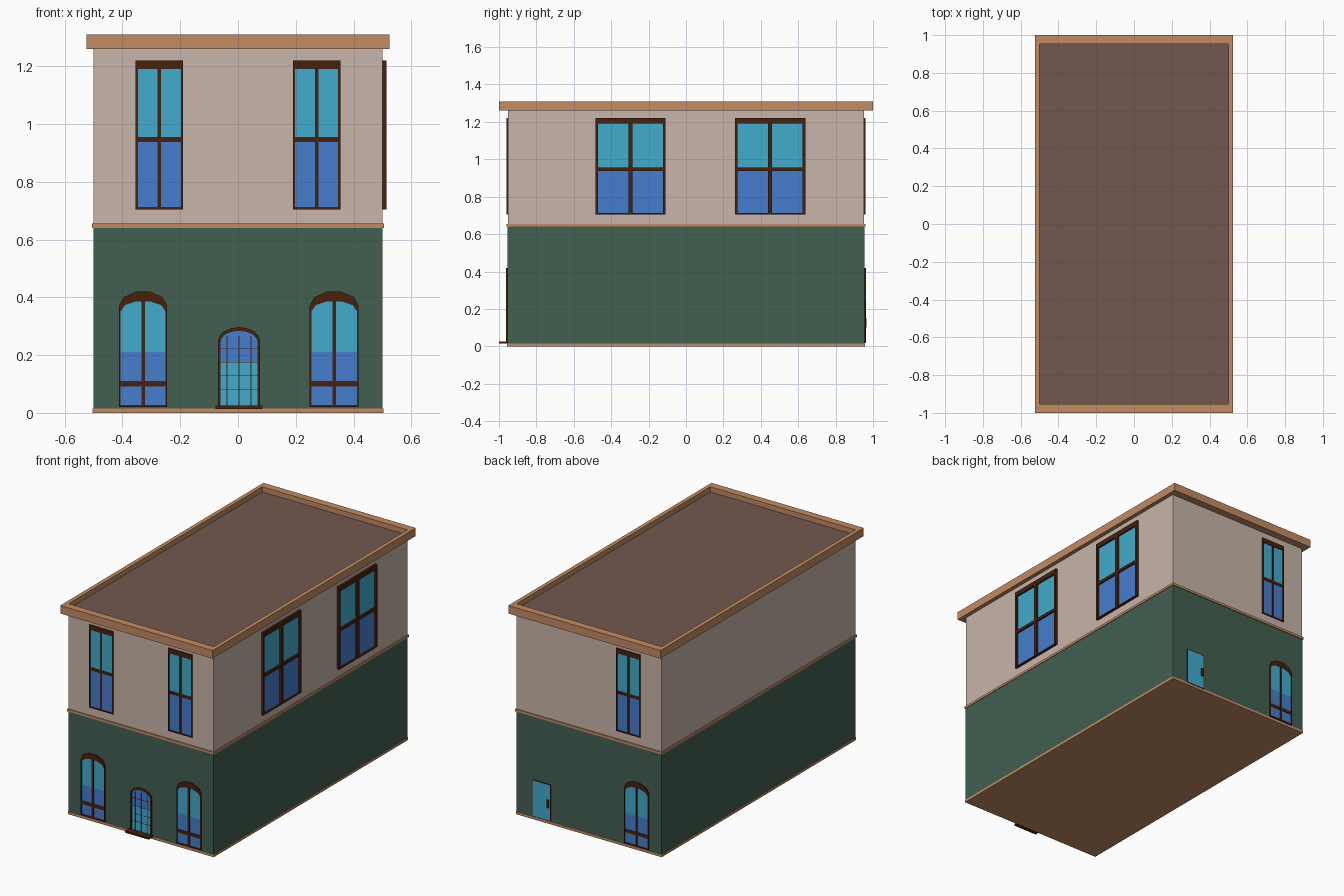
import bpy, bmesh
from math import pi, cos, sin
from mathutils import Matrix, Vector

cube = bpy.data.objects.get("Cube")
if cube:
    bpy.data.objects.remove(cube, do_unlink=True)


def material(name, rgb):
    lin = [((c / 255 + 0.055) / 1.055) ** 2.4 for c in rgb] + [1]
    m = bpy.data.materials.new(name)
    m.use_nodes = True
    m.diffuse_color = lin
    m.node_tree.nodes["Principled BSDF"].inputs["Base Color"].default_value = lin
    return m


PLASTER = material("pale plaster", (200, 181, 170))
GREEN = material("dark green", (66, 94, 80))
TRIM = material("tan trim", (194, 139, 99))
ROOF = material("roof brown", (116, 87, 79))
FRAME = material("dark wood", (70, 33, 13))
SKY = material("light blue glass", (66, 172, 206))
BLUE = material("deep blue glass", (70, 125, 205))

# Wall planes: local x runs along the wall, local -y points outward
W, D = 0.5, 0.953
FRONT = Matrix.Translation((0, -D, 0))
BACK = Matrix.Rotation(pi, 4, 'Z') @ FRONT
SIDE = Matrix.Rotation(pi / 2, 4, 'Z') @ Matrix.Translation((0, -W, 0))
FLAT = Matrix.Rotation(-pi / 2, 4, 'X')


def finish(name, bm, mats, matrix=Matrix()):
    bmesh.ops.recalc_face_normals(bm, faces=bm.faces)
    bm.transform(matrix)
    me = bpy.data.meshes.new(name)
    bm.to_mesh(me)
    bm.free()
    for m in mats:
        me.materials.append(m)
    ob = bpy.data.objects.new(name, me)
    bpy.context.collection.objects.link(ob)
    return ob


def box(name, mat, x0, x1, y0, y1, z0, z1, matrix=Matrix()):
    bm = bmesh.new()
    bmesh.ops.create_cube(bm, size=1)
    for v in bm.verts:
        v.co = Vector((x0 + (v.co.x + 0.5) * (x1 - x0),
                       y0 + (v.co.y + 0.5) * (y1 - y0),
                       z0 + (v.co.z + 0.5) * (z1 - z0)))
    return finish(name, bm, [mat], matrix)


def rect(u0, u1, z0, z1):
    return [(u0, z0), (u1, z0), (u1, z1), (u0, z1)]


def arch(u0, u1, z0, spring, top, n):
    c, r = (u0 + u1) / 2, (u1 - u0) / 2
    curve = [(c + r * cos(pi * i / n), spring + (top - spring) * sin(pi * i / n))
             for i in range(n + 1)]
    return [(u0, z0), (u1, z0)] + curve


def ring(name, mat, outer, inner, d0, d1, matrix):
    """Frame between two matching outlines, from depth d0 to d1."""
    bm = bmesh.new()
    loops = [[bm.verts.new((u, -d, z)) for u, z in pts]
             for pts, d in ((outer, d0), (outer, d1), (inner, d1), (inner, d0))]
    n = len(outer)
    for k in range(4):
        a, b = loops[k], loops[(k + 1) % 4]
        for i in range(n):
            j = (i + 1) % n
            bm.faces.new((a[i], a[j], b[j], b[i]))
    return finish(name, bm, [mat], matrix)


def pane(name, pts, split, low, high, d, matrix):
    """Flat glass plate, cut at height split into two colours."""
    bm = bmesh.new()
    bm.faces.new([bm.verts.new((u, -d, z)) for u, z in pts])
    bmesh.ops.bisect_plane(bm, geom=bm.verts[:] + bm.edges[:] + bm.faces[:],
                           plane_co=(0, 0, split), plane_no=(0, 0, 1))
    for f in bm.faces:
        f.material_index = int(f.calc_center_median().z > split)
    ob = finish(name, bm, [low, high], matrix)
    # glass must face outward
    if ob.data.polygons[0].normal.dot(matrix.to_3x3() @ Vector((0, -1, 0))) < 0:
        ob.data.flip_normals()
    return ob


def sash_window(name, u0, u1, t, depth, matrix):
    z0, z1, mid, c = 0.705, 1.22, 0.947, (u0 + u1) / 2
    inner = rect(u0 + t, u1 - t, z0 + 0.007, 1.19)
    ring(name + "_frame", FRAME, rect(u0, u1, z0, z1), inner, -0.002, depth, matrix)
    pane(name + "_glass", inner, mid, BLUE, SKY, 0.003, matrix)
    w = t * 0.75
    box(name + "_mullion", FRAME, c - w, c + w, -depth, 0, z0, 1.19, matrix)
    box(name + "_transom", FRAME, u0, u1, -depth + 0.001, 0, mid - 0.009, mid + 0.009, matrix)


def arched_window(name, u0, u1, matrix):
    c, depth = (u0 + u1) / 2, 0.009
    inner = arch(u0 + 0.006, u1 - 0.006, 0.028, 0.352, 0.388, 5)
    ring(name + "_frame", FRAME, arch(u0, u1, 0.02, 0.37, 0.422, 5), inner,
         -0.002, depth, matrix)
    pane(name + "_glass", inner, 0.21, BLUE, SKY, 0.005, matrix)
    box(name + "_mullion", FRAME, c - 0.006, c + 0.006, -depth, 0, 0.025, 0.388, matrix)
    box(name + "_rail", FRAME, u0, u1, -depth + 0.001, 0, 0.091, 0.111, matrix)


# Main building volumes
box("base_plinth", TRIM, -W - 0.003, W + 0.003, -D - 0.004, D + 0.004, 0, 0.016)
box("lower_storey", GREEN, -W - 0.001, W + 0.001, -D - 0.002, D + 0.002, 0.016, 0.64)
box("middle_band", TRIM, -W - 0.005, W + 0.005, -D - 0.007, D + 0.007, 0.64, 0.655)
box("upper_storey", PLASTER, -W, W, -D, D, 0.655, 1.262)
box("roof_deck", ROOF, -W, W, -D, D, 1.262, 1.278)
ring("roof_cornice", TRIM, rect(-0.525, 0.525, -1, 1), rect(-W, W, -D, D),
     1.26, 1.31, FLAT)

# Upper windows
sash_window("front_right_upper_window", -0.355, -0.19, 0.008, 0.007, FRONT)
sash_window("front_left_upper_window", 0.19, 0.355, 0.008, 0.007, FRONT)
sash_window("back_upper_window", 0.19, 0.355, 0.008, 0.007, BACK)
sash_window("side_front_window", -0.485, -0.11, 0.014, 0.014, SIDE)
sash_window("side_back_window", 0.262, 0.638, 0.014, 0.014, SIDE)

# Lower arched windows
arched_window("front_right_lower_window", -0.412, -0.245, FRONT)
arched_window("front_left_lower_window", 0.248, 0.418, FRONT)
arched_window("back_lower_window", 0.245, 0.415, BACK)

# Front door with arched top light, thin glazing lines and a step
door = arch(-0.061, 0.068, 0.025, 0.245, 0.284, 8)
ring("front_door_frame", FRAME, arch(-0.07, 0.077, 0.02, 0.247, 0.297, 8), door,
     -0.002, 0.009, FRONT)
pane("front_door_panel", door, 0.176, SKY, BLUE, 0.005, FRONT)
for i, z in enumerate((0.08, 0.128, 0.176, 0.224)):
    box(f"front_door_line_{i}", FRAME, -0.061, 0.068, -0.006, -0.003,
        z - 0.001, z + 0.001, FRONT)
for i, u in enumerate((-0.038, 0.0035, 0.045)):
    box(f"front_door_upright_{i}", FRAME, u - 0.001, u + 0.001, -0.006, -0.003,
        0.025, 0.266, FRONT)
box("front_step", FRAME, -0.078, 0.084, -1, -D, 0.014, 0.025)

# Back door with handle
back = rect(-0.386, -0.266, 0.02, 0.242)
ring("back_door_frame", FRAME, rect(-0.39, -0.262, 0.017, 0.246), back, -0.002, 0.006, BACK)
pane("back_door_panel", back, 0.13, SKY, SKY, 0.005, BACK)
box("back_door_handle", FRAME, -0.286, -0.272, -0.012, 0, 0.1, 0.15, BACK)
